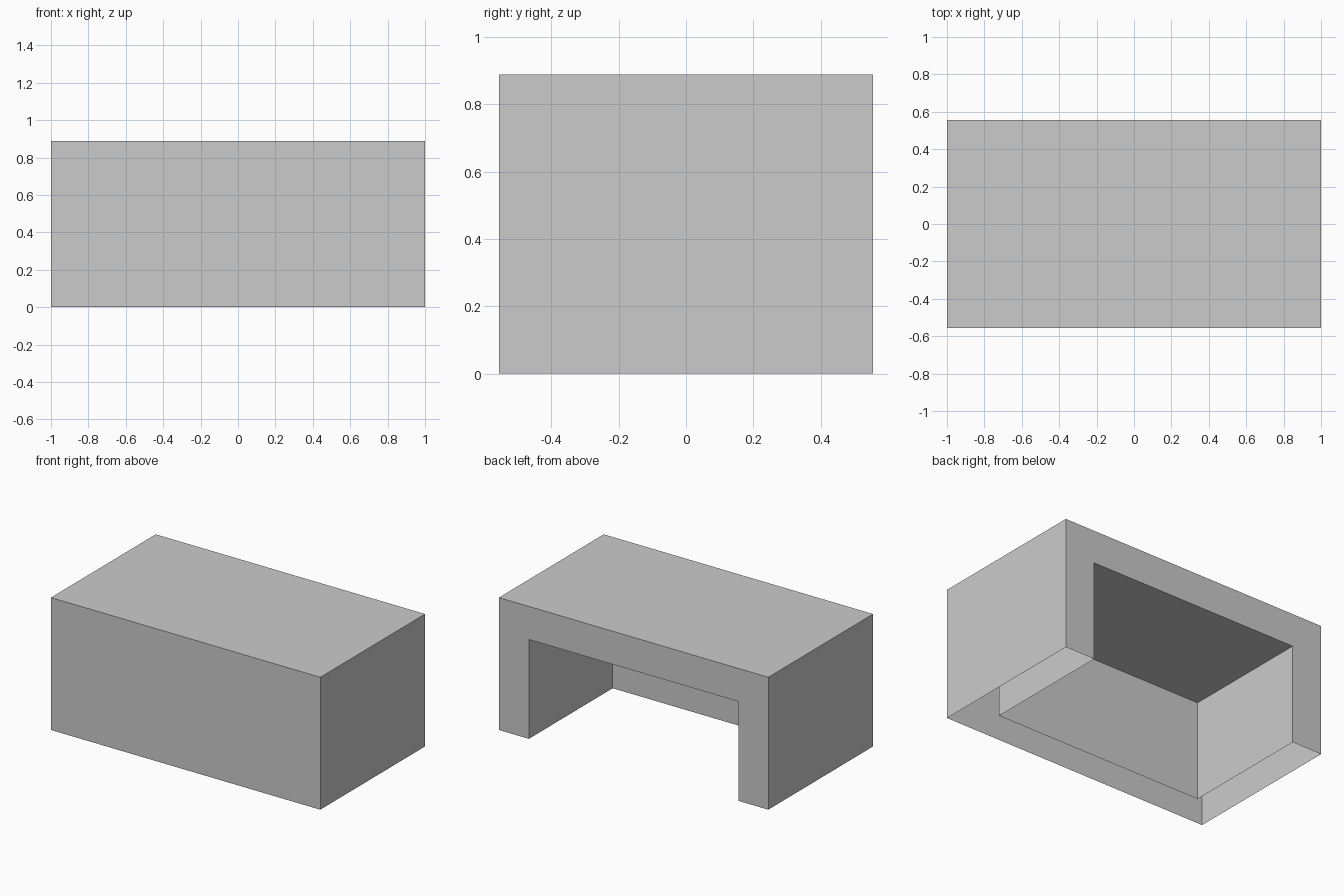
import bpy
import bmesh

if "Cube" in bpy.data.objects:
    bpy.data.objects.remove(bpy.data.objects["Cube"])

U = 1 / 9                       # model grid unit
HALF_W, BACK, HEIGHT = 9 * U, 5 * U, 8 * U
T = 2 * U                       # thickness of top, sides and front panel


def add_shell(bm, half_w, front, height, inward=False):
    """Top, front and two sides; open below and behind. Returns the back arch."""
    def arch(y):
        return [bm.verts.new(p) for p in ((-half_w, y, 0), (-half_w, y, height),
                                          (half_w, y, height), (half_w, y, 0))]
    f, b = arch(front), arch(BACK)
    faces = [bm.faces.new(f[::-1])]
    for i in range(3):
        faces.append(bm.faces.new((f[i], f[i + 1], b[i + 1], b[i])))
    if inward:
        bmesh.ops.reverse_faces(bm, faces=faces)
    return b


bm = bmesh.new()
# Outer casing and the knee space inside it
outer = add_shell(bm, HALF_W, -BACK, HEIGHT)
inner = add_shell(bm, HALF_W - T, -BACK + T, HEIGHT - T, inward=True)
# Arch-shaped back face joining the two; the underside stays open
bm.faces.new(outer + inner[::-1])
# Make the winding consistent, with the top facing up
bmesh.ops.recalc_face_normals(bm, faces=bm.faces[:])
bm.normal_update()
top = max(bm.faces, key=lambda f: f.calc_center_median().z)
if top.normal.z < 0:
    bmesh.ops.reverse_faces(bm, faces=bm.faces[:])

mesh = bpy.data.meshes.new("desk")
bm.to_mesh(mesh)
bm.free()
desk = bpy.data.objects.new("desk", mesh)
bpy.context.collection.objects.link(desk)
